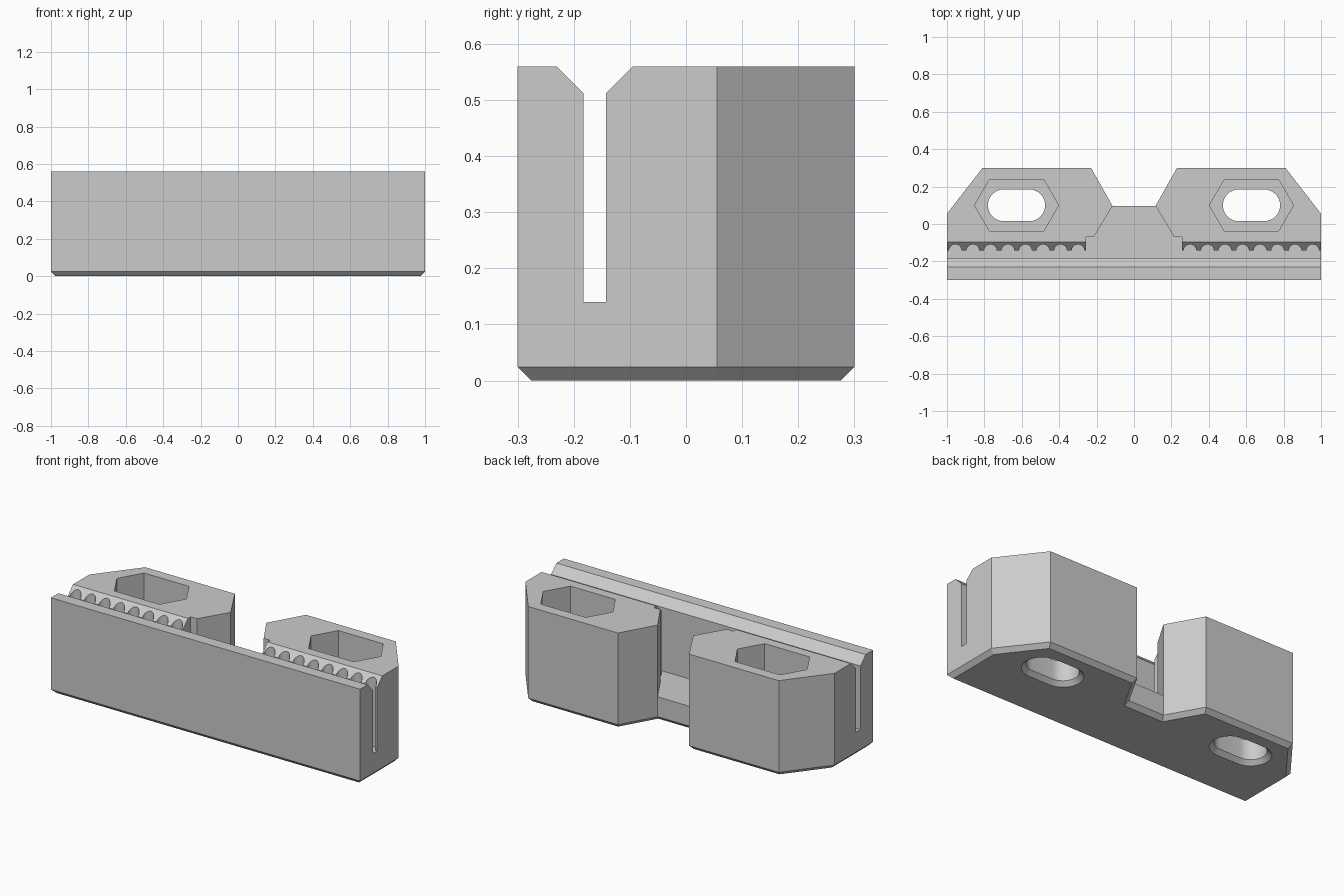
import bpy, bmesh
from math import cos, sin, pi
from mathutils import Vector

HEIGHT, FLOOR, BEVEL, ABOVE = 0.56, 0.14, 0.024, 0.62

if "Cube" in bpy.data.objects:
    bpy.data.objects.remove(bpy.data.objects["Cube"], do_unlink=True)

grey = bpy.data.materials.new("light grey")
grey.use_nodes = True
grey.diffuse_color = (0.6, 0.6, 0.6, 1)
grey.node_tree.nodes["Principled BSDF"].inputs["Base Color"].default_value = (0.6, 0.6, 0.6, 1)


def inset(points, d):
    """Move every edge of a counter-clockwise outline inward by d."""
    out = []
    for i, p in enumerate(points):
        p, a, b = Vector(p), Vector(points[i - 1]), Vector(points[(i + 1) % len(points)])
        e, f = (p - a).normalized(), (b - p).normalized()
        n, m = Vector((-e.y, e.x)), Vector((-f.y, f.x))
        out.append(p + (n + m) * d / (1 + n.dot(m)))
    return out


def add_loft(bm, rings):
    """Closed solid through rings of 3D points."""
    loops = [[bm.verts.new(p) for p in ring] for ring in rings]
    count = len(loops[0])
    for low, high in zip(loops, loops[1:]):
        for i in range(count):
            j = (i + 1) % count
            bm.faces.new((low[i], low[j], high[j], high[i]))
    bm.faces.new(loops[0][::-1])
    bm.faces.new(loops[-1])


def level(points, z):
    return [(p[0], p[1], z) for p in points]


def make(name, solids):
    bm = bmesh.new()
    for rings in solids:
        add_loft(bm, rings)
    bmesh.ops.recalc_face_normals(bm, faces=bm.faces)
    mesh = bpy.data.meshes.new(name)
    bm.to_mesh(mesh)
    bm.free()
    mesh.materials.append(grey)
    obj = bpy.data.objects.new(name, mesh)
    bpy.context.collection.objects.link(obj)
    return obj


def mirrored(half):
    """Complete a right-hand outline with its mirror image."""
    return half + [(-x, y) for x, y in reversed(half)]


def stadium(cx, cy, half, r, steps=16):
    pts = []
    for side, start in ((1, -pi / 2), (-1, pi / 2)):
        for i in range(steps + 1):
            a = start + pi * i / steps
            pts.append((cx + side * half + r * cos(a), cy + r * sin(a)))
    return pts


def circle(cx, cy, r, steps=32):
    return [(cx + r * cos(2 * pi * i / steps), cy + r * sin(2 * pi * i / steps))
            for i in range(steps)]


# Body with a bevelled underside
outline = mirrored([(1, -0.3), (1, 0.055), (0.81, 0.3), (0.23, 0.3), (0.115, 0.097)])
body = make("clamp_body", [[level(inset(outline, BEVEL), 0), level(outline, BEVEL),
                            level(outline, HEIGHT)]])

# Long belt slot with a flared mouth
slot = [(-0.183, FLOOR), (-0.143, FLOOR), (-0.143, 0.512), (-0.035, ABOVE),
        (-0.291, ABOVE), (-0.183, 0.512)]
cutters = [make("belt_slot_cutter", [[[(x, y, z) for y, z in slot] for x in (-1.1, 1.1)]])]

# Gap between the two blocks
gap = mirrored([(0.257, -0.16), (0.257, -0.07), (0.215, -0.07), (0.115, 0.097), (0.1, 0.122)])
cutters.append(make("middle_gap_cutter", [[level(gap, FLOOR), level(gap, ABOVE)]]))

# Belt tooth grooves, bolt head pockets and slotted bolt holes
grooves, pockets, holes = [], [], []
for side in (-1, 1):
    for i in range(8):
        ring = circle(side * (0.955 - 0.0937 * i), -0.143, 0.034)
        grooves.append([level(ring, FLOOR), level(ring, ABOVE)])
    cx, cy = side * 0.628, 0.1
    pocket = [(cx + x, cy + y) for x, y in ((0.225, 0), (0.145, 0.137), (-0.145, 0.137),
                                           (-0.225, 0), (-0.145, -0.137), (0.145, -0.137))]
    pockets.append([level(pocket, FLOOR), level(pocket, ABOVE)])
    wide, ring = stadium(cx, cy, 0.068, 0.085 + 2 * BEVEL), stadium(cx, cy, 0.068, 0.085)
    holes.append([level(wide, -BEVEL), level(ring, BEVEL), level(ring, 0.3)])
cutters += [make("tooth_groove_cutter", grooves), make("bolt_pocket_cutter", pockets),
            make("bolt_hole_cutter", holes)]

# Cut everything out of the body
bpy.ops.object.select_all(action="DESELECT")
bpy.context.view_layer.objects.active = body
body.select_set(True)
for cutter in cutters:
    cutter.hide_render = True
    mod = body.modifiers.new(cutter.name, "BOOLEAN")
    mod.operation = "DIFFERENCE"
    mod.solver = "EXACT"
    mod.object = cutter
    bpy.ops.object.modifier_apply(modifier=mod.name)
    bpy.data.objects.remove(cutter, do_unlink=True)
bpy.ops.object.shade_smooth_by_angle(angle=0.45)
